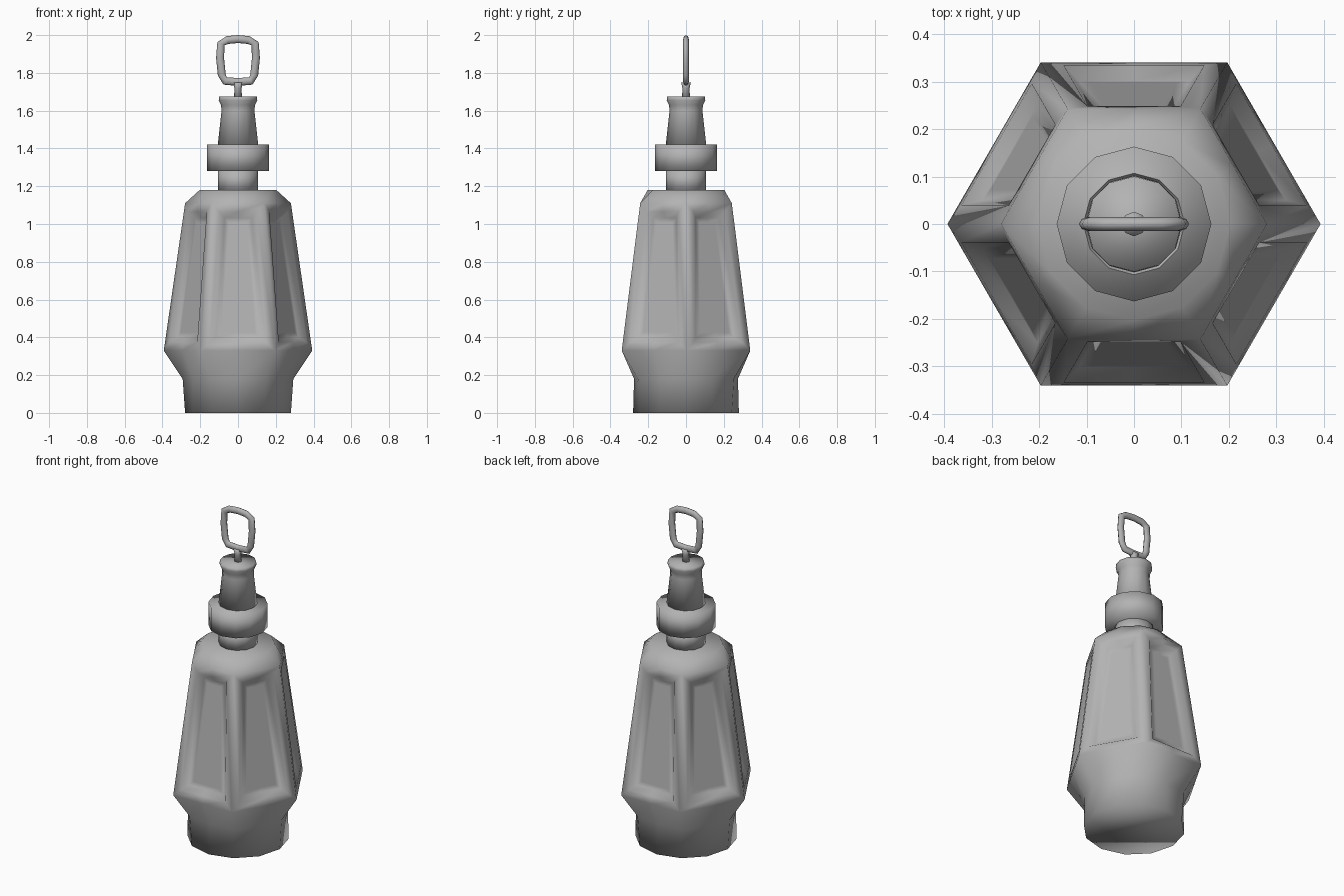
import bpy, bmesh
from math import pi, cos, sin
from mathutils import Vector

if "Cube" in bpy.data.objects:
    bpy.data.objects.remove(bpy.data.objects["Cube"])

grey = bpy.data.materials.new("dark_grey")
grey.diffuse_color = (0.45, 0.45, 0.45, 1)
grey.use_nodes = True
grey.node_tree.nodes["Principled BSDF"].inputs["Base Color"].default_value = grey.diffuse_color


def finish(bm, name, flat=()):
    # everything is smooth shaded except the listed faces
    bmesh.ops.recalc_face_normals(bm, faces=bm.faces)
    for f in bm.faces:
        f.smooth = f not in flat
    me = bpy.data.meshes.new(name)
    bm.to_mesh(me)
    bm.free()
    me.materials.append(grey)
    ob = bpy.data.objects.new(name, me)
    bpy.context.collection.objects.link(ob)
    return ob


def ring(bm, z, corner, middle, n=12):
    # even points are the hexagon corners, odd ones the side middles
    return [bm.verts.new(((corner, middle)[i % 2] * cos(2 * pi * i / n),
                          (corner, middle)[i % 2] * sin(2 * pi * i / n), z)) for i in range(n)]


def bridge(bm, a, b):
    n = len(a)
    for i in range(n):
        j = (i + 1) % n
        bm.faces.new((a[i], a[j], b[j], b[i]))


def lathe(name, profile, n=12):
    bm = bmesh.new()
    rings = [ring(bm, z, r, r, n) for r, z in profile]
    for a, b in zip(rings, rings[1:]):
        bridge(bm, a, b)
    bm.faces.new(rings[0][::-1])
    bm.faces.new(rings[-1])
    return finish(bm, name)


# Body: round foot swelling into a tapered hexagon, closing to a round shoulder
APO = cos(pi / 6)
bm = bmesh.new()
foot = ring(bm, 0, 0.28, 0.28)
waist = ring(bm, 0.18, 0.293, 0.275)
low = ring(bm, 0.33, 0.393, 0.393 * APO)
high = ring(bm, 1.11, 0.28, 0.28 * APO)
top = ring(bm, 1.18, 0.203, 0.203)
bridge(bm, foot, waist)
bridge(bm, waist, low)
bridge(bm, high, top)
bm.faces.new(foot[::-1])
bm.faces.new(top)
panels = []
for i in range(0, 12, 2):
    k = (i + 2) % 12
    panels.append(bm.faces.new((low[i], low[i + 1], low[k], high[k], high[i + 1], high[i])))
bmesh.ops.recalc_face_normals(bm, faces=bm.faces)
# Recessed panels with sloped walls and flat centres
bmesh.ops.inset_individual(bm, faces=panels, thickness=0.045, use_even_offset=True)
bmesh.ops.inset_individual(bm, faces=panels, thickness=0.03, depth=-0.03, use_even_offset=True)
bmesh.ops.inset_individual(bm, faces=panels, thickness=0.025, use_even_offset=True)
finish(bm, "body", set(panels))

# Neck, collar, stopper and stem
lathe("neck", [(0.107, 1.17), (0.107, 1.29)])
lathe("collar", [(0.163, 1.28), (0.163, 1.42)])
lathe("stopper", [(0.108, 1.41), (0.087, 1.60), (0.09, 1.63), (0.102, 1.655), (0.1, 1.675)])
lathe("stem", [(0.021, 1.66), (0.019, 1.72), (0.026, 1.75)], 8)

# Rounded rectangular hanging ring
half = [(0.055, 1.974), (0.09, 1.955), (0.095, 1.88), (0.086, 1.79), (0.068, 1.757)]
path = [(0, 1.979)] + half + [(0, 1.752)] + [(-x, z) for x, z in reversed(half)]
pts = [Vector((x, 0, z)) for x, z in path]
bm = bmesh.new()
loops = []
for i, p in enumerate(pts):
    t = (pts[(i + 1) % len(pts)] - pts[i - 1]).normalized()
    out = Vector((-t.z, 0, t.x))
    loops.append([bm.verts.new(p + out * 0.021 * cos(a) + Vector((0, 0.015 * sin(a), 0)))
                  for a in (2 * pi * k / 8 for k in range(8))])
for i in range(len(loops)):
    bridge(bm, loops[i - 1], loops[i])
finish(bm, "hanging_ring")
